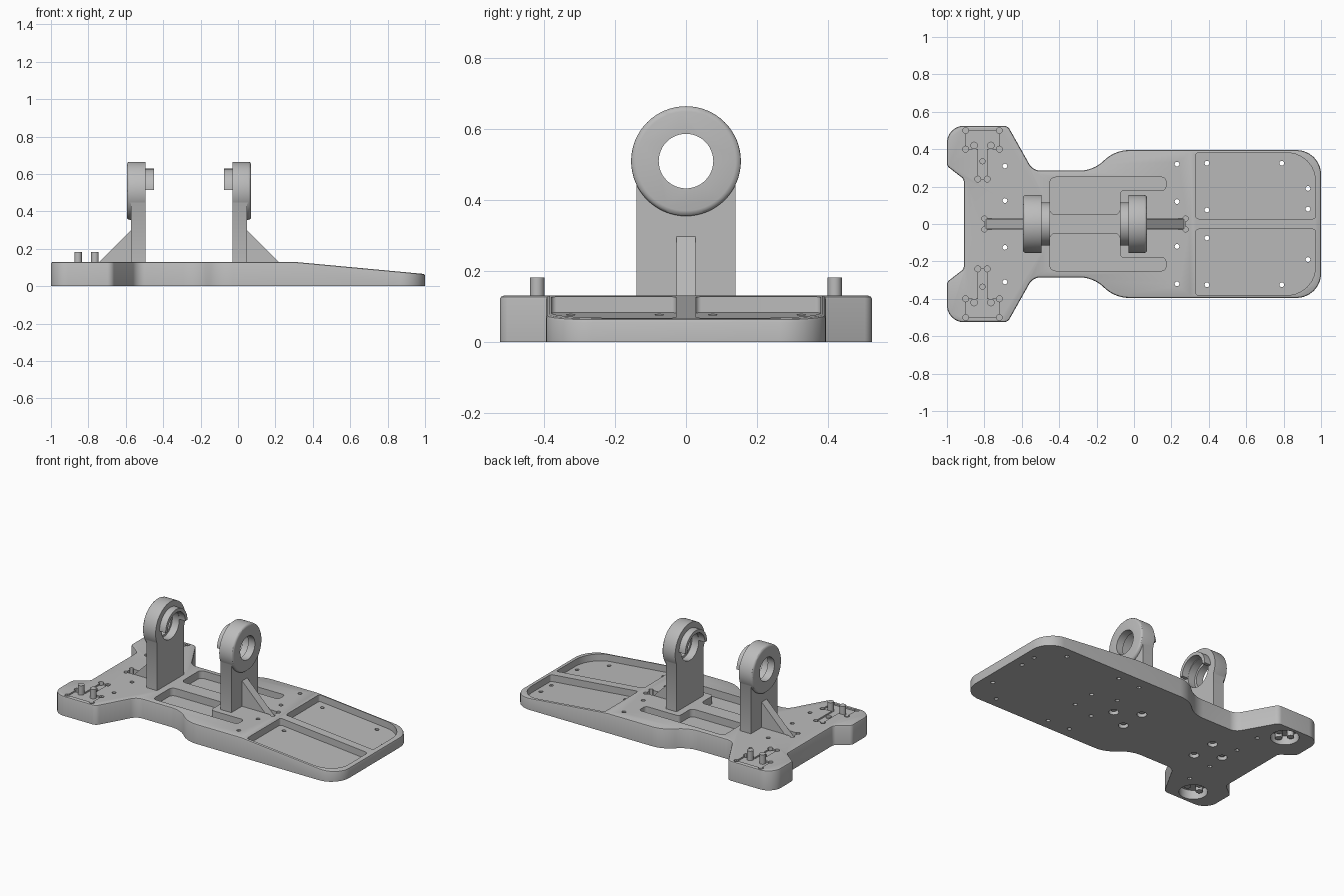
import bpy, bmesh, math
from mathutils import Vector

if "Cube" in bpy.data.objects:
    bpy.data.objects.remove(bpy.data.objects["Cube"], do_unlink=True)

grey = bpy.data.materials.new("plain grey")
grey.use_nodes = True
grey.diffuse_color = (0.5, 0.5, 0.5, 1)
grey.node_tree.nodes["Principled BSDF"].inputs["Base Color"].default_value = (0.5, 0.5, 0.5, 1)

TOP, MID = 0.13, -0.262      # deck height, mirror plane between the posts
RING_Z = 0.51
AXES = {"z": lambda u, v, w: (u, v, w), "x": lambda u, v, w: (w, u, v), "y": lambda u, v, w: (u, w, v)}


def deck(x):
    return TOP - 0.065 * max(0, (x - 0.3) / 0.7)


def fillet(corners, n=8):
    """Round the corners of a polygon given as (x, y, radius)."""
    out = []
    for i, (x, y, r) in enumerate(corners):
        p = Vector((x, y))
        if r == 0:
            out.append(p)
            continue
        a = (Vector(corners[i - 1][:2]) - p).normalized()
        b = (Vector(corners[(i + 1) % len(corners)][:2]) - p).normalized()
        half = a.angle(b) / 2
        c = p + (a + b).normalized() * r / math.sin(half)
        d = r / math.tan(half)
        v0, v1 = p + a * d - c, p + b * d - c
        out += [c + v0.lerp(v1, k / n).normalized() * r for k in range(n + 1)]
    return out


def circle(u, v, r, n=24, start=0, sweep=2 * math.pi):
    count = n if sweep > 6 else n + 1
    return [(u + r * math.cos(start + sweep * k / n), v + r * math.sin(start + sweep * k / n))
            for k in range(count)]


def prism(bm, pts, lo, hi, axis="z"):
    f = AXES[axis]
    a = [bm.verts.new(f(p[0], p[1], lo)) for p in pts]
    b = [bm.verts.new(f(p[0], p[1], hi)) for p in pts]
    bm.faces.new(a)
    top = bm.faces.new(b)
    for i in range(len(a)):
        j = (i + 1) % len(a)
        bm.faces.new((a[i], a[j], b[j], b[i]))
    bmesh.ops.recalc_face_normals(bm, faces=bm.faces)
    return top


def make(name, bm):
    me = bpy.data.meshes.new(name)
    bm.to_mesh(me)
    bm.free()
    ob = bpy.data.objects.new(name, me)
    bpy.context.collection.objects.link(ob)
    me.materials.append(grey)
    return ob


def solid(name, parts):
    bm = bmesh.new()
    for part in parts:
        prism(bm, *part)
    return make(name, bm)


def combine(ob, other, op="DIFFERENCE"):
    """Apply a boolean and discard the second object."""
    m = ob.modifiers.new("cut", "BOOLEAN")
    m.object, m.operation, m.solver = other, op, "EXACT"
    bpy.context.view_layer.update()
    me = bpy.data.meshes.new_from_object(ob.evaluated_get(bpy.context.evaluated_depsgraph_get()))
    ob.modifiers.clear()
    ob.data = me
    bpy.data.objects.remove(other, do_unlink=True)


def both(pts):
    """Outline and its copy across the long axis."""
    return [[(p[0], s * p[1]) for p in pts] for s in (1, -1)]


# Base plate: chamfered outline with a sloping tail
half = [(-0.91, 0.24, 0.03), (-1, 0.31, 0.03), (-1, 0.525, 0.09), (-0.675, 0.525, 0.04),
        (-0.54, 0.285, 0.07), (-0.22, 0.285, 0.19), (-0.10, 0.395, 0.19), (1, 0.395, 0.13)]
bm = bmesh.new()
top = prism(bm, fillet(half + [(x, -y, r) for x, y, r in reversed(half)]), 0, TOP)
bmesh.ops.bevel(bm, geom=list(top.edges), offset=0.01, segments=2, profile=0.5, affect="EDGES")
bmesh.ops.bisect_plane(bm, geom=bm.verts[:] + bm.edges[:] + bm.faces[:], plane_co=(0.3, 0, 0), plane_no=(1, 0, 0))
for v in bm.verts:
    if v.co.z > 0.05:
        v.co.z += deck(v.co.x) - TOP
base = make("base_plate", bm)

# Tail trays, with floors parallel to the slope
bm = bmesh.new()
tray = [(0.33, 0.028, 0.015), (0.33, 0.38, 0.015), (0.97, 0.38, 0.15), (0.97, 0.028, 0.015)]
for pts in both(fillet(tray)):
    prism(bm, pts, -0.045, 0.05)
for v in bm.verts:
    v.co.z += deck(v.co.x)
combine(base, make("tray_cutter", bm))

# L-shaped pockets, rib slots and T-shaped recesses
L = [(-0.45, 0.05, 0.03), (-0.45, 0.25, 0.03), (0.17, 0.25, 0.02), (0.17, 0.18, 0.02),
     (-0.075, 0.18, 0.02), (-0.075, 0.05, 0.03)]
T = [(-0.90, 0.50), (-0.72, 0.50), (-0.72, 0.40), (-0.785, 0.40), (-0.785, 0.24),
     (-0.835, 0.24), (-0.835, 0.40), (-0.90, 0.40)]
slots = [[(a, -0.029), (b, -0.029), (b, 0.029), (a, 0.029)]
         for a, b in ((-0.80, -0.56), (2 * MID + 0.56, 2 * MID + 0.80))]
combine(base, solid("pocket_cutter", [(p, 0.08, 0.2) for p in both(fillet(L)) + slots]
                    + [(p, 0.12, 0.2) for p in both(T)]))

# Relief holes at recess corners
corners = [T[i] for i in (0, 1, 2, 4, 5, 7)]
relief = [q for x, y in corners for q in both(circle(x, y, 0.016, 12))]
relief += [q for x in (-0.80, 2 * MID + 0.80) for q in both(circle(x, 0.029, 0.014, 12))]
combine(base, solid("relief_cutter", [(p, 0.075, 0.2) for p in relief]))

# Through holes, and bolt holes and round recesses underneath
spots = [(-0.69, 0.31), (-0.69, 0.125), (0.23, 0.32), (0.23, 0.12), (0.39, 0.325),
         (0.39, 0.075), (0.79, 0.325), (0.93, 0.19)]
holes = [(q, -0.1, 0.3) for x, y in spots for q in both(circle(x, y, 0.013, 12))]
holes.append((circle(0.93, 0.08, 0.013, 12), -0.1, 0.3))
for flip in (lambda x: x, lambda x: 2 * MID - x):
    for x, y in ((-0.535, 0.085), (-0.535, -0.085), (-0.68, 0)):
        holes.append((circle(flip(x), y, 0.03, 20), -0.1, 0.04))
holes += [(q, -0.1, 0.06) for q in both(circle(-0.81, 0.42, 0.085, 40))]
combine(base, solid("hole_cutter", holes))

# Bolt heads
bolts = [(circle(f * (x - MID) + MID, y, 0.018, 16), 0.015, 0.045)
         for f in (1, -1) for x, y in ((-0.535, 0.085), (-0.535, -0.085), (-0.68, 0))]
bolts += [(q, 0.02, 0.065) for x, y in ((-0.855, 0.42), (-0.765, 0.42), (-0.81, 0.365))
          for q in both(circle(x, y, 0.022, 16))]
solid("bolt_heads", bolts)

# Locating pegs
for side, s in (("left", 1), ("right", -1)):
    solid(side + "_pegs", [(circle(x, s * 0.42, 0.02), 0.11, 0.182) for x in (-0.855, -0.765)]
          + [(circle(-0.81, s * 0.335, 0.016), 0.11, TOP)])


# Bearing posts with ribs, mirrored across MID
def post(name, mirrored):
    inner, outer = -0.495, -0.594
    ob = solid(name, [([(-0.14, 0.10), (0.14, 0.10), (0.14, RING_Z), (-0.14, RING_Z)], -0.573, inner, "x")])
    bm = bmesh.new()
    face = prism(bm, circle(0, RING_Z, 0.155, 64), inner, outer, "x")
    bmesh.ops.bevel(bm, geom=list(face.edges), offset=0.015, segments=3, profile=0.5, affect="EDGES")
    combine(ob, make("ring", bm), "UNION")
    # Bore and wider seat on the inner side
    combine(ob, solid("bore", [(circle(0, RING_Z, 0.077, 48), -0.7, -0.4, "x")]))
    combine(ob, solid("seat", [(circle(0, RING_Z, 0.092, 48), -0.545, -0.4, "x")]))
    # Half-round lip over the seat
    arc = circle(0, RING_Z + 0.004, 0.114, 24, 0, math.pi)
    arc += circle(0, RING_Z + 0.004, 0.092, 24, math.pi, -math.pi)
    lip = solid(name + "_lip", [(arc, inner - 0.01, -0.45, "x")])
    rib = solid(name + "_rib", [([(-0.57, 0.30), (-0.57, 0.08), (-0.79, 0.08)], -0.027, 0.027, "y")])
    if mirrored:
        for o in (ob, lip, rib):
            bm = bmesh.new()
            bm.from_mesh(o.data)
            for v in bm.verts:
                v.co.x = 2 * MID - v.co.x
            bmesh.ops.reverse_faces(bm, faces=bm.faces)
            bm.to_mesh(o.data)
            bm.free()


post("rear_post", False)
post("tail_post", True)

# Smooth curved walls, keep edges sharp
bpy.ops.object.select_all(action="DESELECT")
for o in bpy.context.scene.objects:
    if o.type == "MESH":
        o.select_set(True)
        bpy.context.view_layer.objects.active = o
bpy.ops.object.shade_smooth_by_angle(angle=math.radians(30))
